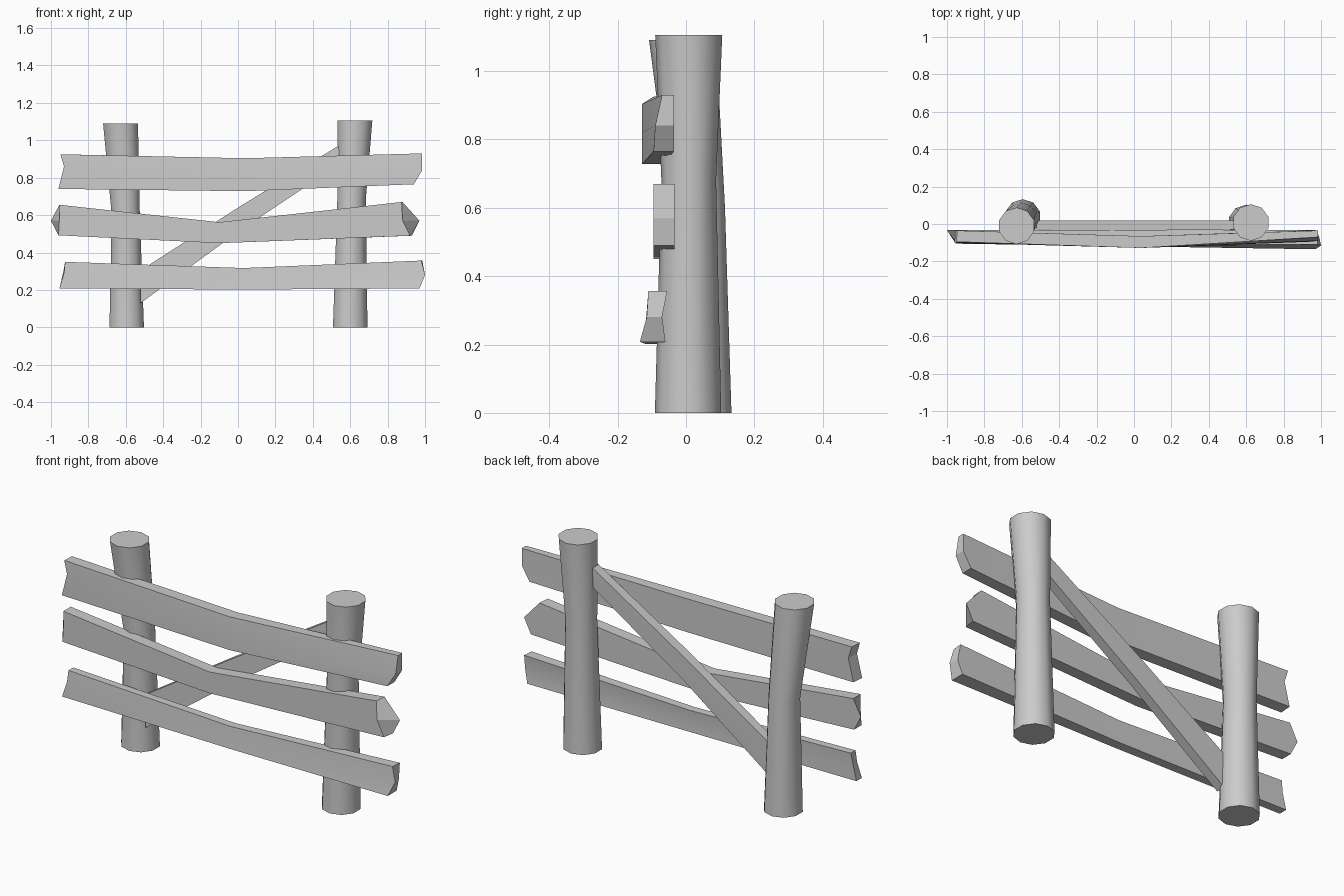
import bpy
from math import sin, cos, pi, radians


def make(name, verts, faces, angle):
    me = bpy.data.meshes.new(name)
    me.from_pydata(verts, [], faces)
    ob = bpy.data.objects.new(name, me)
    bpy.context.collection.objects.link(ob)
    bpy.ops.object.select_all(action='DESELECT')
    ob.select_set(True)
    bpy.context.view_layer.objects.active = ob
    bpy.ops.object.mode_set(mode='EDIT')
    bpy.ops.mesh.select_all(action='SELECT')
    bpy.ops.mesh.normals_make_consistent(inside=False)
    bpy.ops.object.mode_set(mode='OBJECT')
    bpy.ops.object.shade_smooth_by_angle(angle=radians(angle))
    return ob


def post(name, rings, n=10):
    # ring: centre x, centre y, height, radius
    verts = [(x + r * cos(2 * pi * (i + .5) / n), y + r * sin(2 * pi * (i + .5) / n), z)
             for x, y, z, r in rings for i in range(n)]
    faces = [(k * n + i, k * n + (i + 1) % n, (k + 1) * n + (i + 1) % n, (k + 1) * n + i)
             for k in range(len(rings) - 1) for i in range(n)]
    top = (len(rings) - 1) * n
    faces += [tuple(range(n)), tuple(range(top, top + n))]
    make(name, verts, faces, 40)


def plank(name, sections):
    # section: bottom / middle / top points, each (front x, back x, front y, back y, z)
    verts, faces = [], []
    for sec in sections:
        for fx, bx, fy, by, z in sec:
            verts += [(fx, fy, z), (bx, by, z)]
    for k in range(len(sections) - 1):
        a, b = k * 6, k * 6 + 6
        faces += [(a + i, b + i, b + j, a + j)
                  for i, j in ((0, 2), (2, 4), (4, 5), (5, 3), (3, 1), (1, 0))]
    e = (len(sections) - 1) * 6
    for s in (0, e):
        faces += [(s, s + 2, s + 3, s + 1), (s + 2, s + 4, s + 5, s + 3)]
    make(name, verts, faces, 20)


# Bent log posts
post("left_post", [(-.595, .036, 0, .097), (-.6, .035, .6, .079), (-.628, -.01, 1.09, .098)])
post("right_post", [(.6, .006, 0, .097), (.607, .008, .68, .08), (.625, .008, 1.105, .098)])

# Top rail, bowed forward in the middle
plank("top_rail", [
    [(-.96, -.955, -.1, -.035, .74), (-.93, -.925, -.1, -.035, .86), (-.95, -.945, -.095, -.035, .925)],
    [(.04, .04, -.128, -.065, .728), (.04, .04, -.128, -.065, .82), (.04, .04, -.128, -.065, .904)],
    [(.94, .94, -.095, -.035, .765), (.985, .985, -.09, -.035, .84), (.985, .985, -.07, -.035, .93)]])

# Middle rail, sagging with pointed ends
plank("middle_rail", [
    [(-.96, -.96, -.095, -.033, .492), (-.955, -1.0, -.095, -.033, .57), (-.955, -.955, -.095, -.033, .655)],
    [(-.1, -.1, -.095, -.033, .45), (-.1, -.1, -.095, -.033, .505), (-.1, -.1, -.095, -.033, .562)],
    [(.92, .93, -.095, -.033, .49), (.88, .97, -.095, -.033, .57), (.875, .88, -.095, -.033, .67)]])

# Bottom rail, slightly twisted
plank("bottom_rail", [
    [(-.955, -.955, -.105, -.06, .208), (-.93, -.935, -.1, -.06, .29), (-.925, -.925, -.095, -.055, .35)],
    [(.03, .03, -.12, -.07, .202), (.03, .03, -.118, -.07, .26), (.03, .03, -.112, -.068, .317)],
    [(.97, .97, -.135, -.06, .208), (1.0, .99, -.115, -.07, .28), (.98, .985, -.11, -.055, .357)]])

# Diagonal brace between the posts
plank("diagonal_brace", [
    [(-.52, -.52, -.03, .02, .13), (-.52, -.52, -.03, .02, .22), (-.52, -.52, -.03, .02, .305)],
    [(0, 0, -.035, .015, .51), (0, 0, -.035, .018, .575), (0, 0, -.035, .02, .64)],
    [(.56, .56, -.03, .02, .885), (.56, .56, -.03, .02, .935), (.56, .56, -.03, .02, .985)]])
